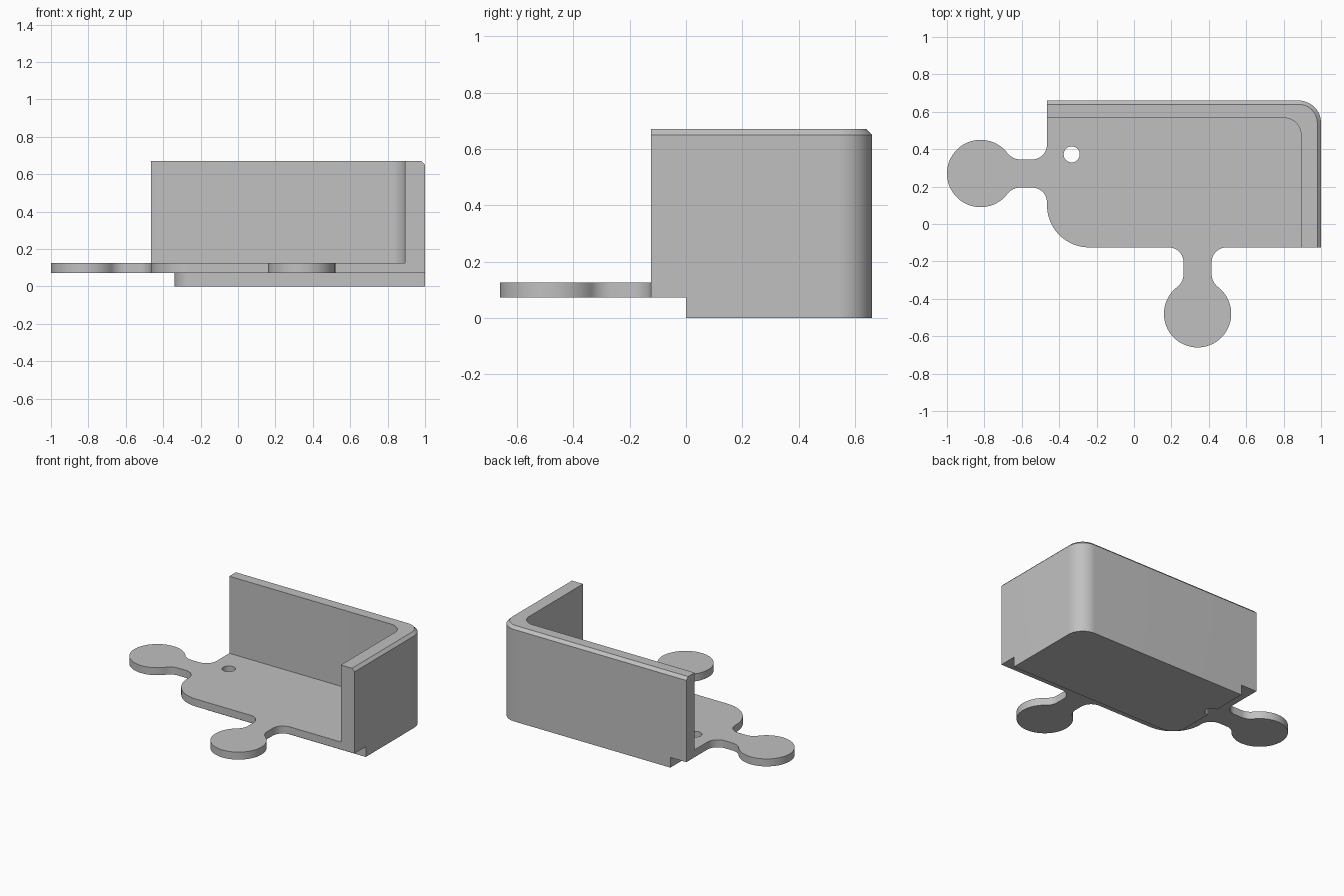
import bpy, bmesh, math
from math import pi

if "Cube" in bpy.data.objects:
    bpy.data.objects.remove(bpy.data.objects["Cube"], do_unlink=True)

RIGHT, LEFT, FRONT, BACK = 1.0, -0.465, -0.125, 0.66
TOP, FLOOR, STEP = 0.67, 0.125, 0.072

grey = bpy.data.materials.new("light_grey")
grey.use_nodes = True
colour = (0.53, 0.53, 0.53, 1)
grey.diffuse_color = colour
grey.node_tree.nodes["Principled BSDF"].inputs["Base Color"].default_value = colour


def arc(cx, cy, r, a, b, n=12):
    return [(cx + r * math.cos(a + (b - a) * i / n),
             cy + r * math.sin(a + (b - a) * i / n)) for i in range(n + 1)]


def tab(origin, travel, out, reach=0.355, r=0.18, half=0.075, root=0.08, blend=0.09):
    """Round tab on a filleted neck, as a piece of a counter-clockwise outline."""
    d = math.sqrt((r + blend) ** 2 - (half + blend) ** 2)
    phi = math.atan2(d, half + blend)
    side = arc(-half - root, root, root, -pi / 2, 0)
    side += arc(-half - blend, reach - d, blend, 0, phi)
    head = arc(0, reach, r, pi + phi, -phi, 48)[1:-1]
    local = side + head + [(-s, o) for s, o in reversed(side)]
    return [(origin[0] + s * travel[0] + o * out[0],
             origin[1] + s * travel[1] + o * out[1]) for s, o in local]


def prism(name, points, z0, z1, chamfer=0):
    bm = bmesh.new()
    base = bm.faces.new([bm.verts.new((x, y, z0)) for x, y in points])
    ext = bmesh.ops.extrude_face_region(bm, geom=[base])
    for v in ext["geom"]:
        if isinstance(v, bmesh.types.BMVert):
            v.co.z = z1
    bmesh.ops.recalc_face_normals(bm, faces=bm.faces)
    if chamfer:
        # Top edges running along the right side, rounded corner and back
        def outer(v):
            return v.co.z > z1 - 0.001 and (
                v.co.x > RIGHT - 0.001 or v.co.y > BACK - 0.001
                or (v.co.x > RIGHT - 0.12 and v.co.y > BACK - 0.12))
        edges = [e for e in bm.edges if all(outer(v) for v in e.verts)]
        bmesh.ops.bevel(bm, geom=edges, offset=chamfer, segments=1, affect='EDGES')
    mesh = bpy.data.meshes.new(name)
    bm.to_mesh(mesh)
    bm.free()
    mesh.materials.append(grey)
    ob = bpy.data.objects.new(name, mesh)
    bpy.context.collection.objects.link(ob)
    return ob


# Full outline: rounded back corner, side tab, rounded front corner, front tab
outline = [(RIGHT, FRONT)]
outline += arc(RIGHT - 0.12, BACK - 0.12, 0.12, 0, pi / 2, 16)
outline += [(LEFT, BACK)]
outline += tab((LEFT, 0.27), (0, -1), (-1, 0))
outline += arc(LEFT + 0.225, FRONT + 0.225, 0.225, pi, 1.5 * pi, 20)
outline += tab((0.34, FRONT), (1, 0), (0, -1))
bracket = prism("corner_bracket", outline, 0, TOP, chamfer=0.02)

# Space above the floor, inside the two walls
inside = [(-2, -2), (0.893, -2)] + arc(0.803, 0.477, 0.09, 0, pi / 2) + [(-2, 0.567)]
# Step under the floor, leaving a smaller raised foot
under = [(-2, 2), (-2, -2), (2, -2), (2, 0)]
under += list(reversed(arc(-0.24, 0.1, 0.1, pi, 1.5 * pi))) + [(-0.34, 2)]
cutters = [
    prism("inside_cutter", inside, FLOOR, 2),
    prism("step_cutter", under, -1, STEP),
    prism("hole_cutter", arc(-0.333, 0.372, 0.043, 0, 2 * pi, 32)[:-1], -1, 0.4),
]

bpy.ops.object.select_all(action='DESELECT')
bracket.select_set(True)
bpy.context.view_layer.objects.active = bracket
for cutter in cutters:
    mod = bracket.modifiers.new("cut", 'BOOLEAN')
    mod.operation = 'DIFFERENCE'
    mod.solver = 'EXACT'
    mod.object = cutter
    bpy.ops.object.modifier_apply(modifier=mod.name)
    bpy.data.objects.remove(cutter, do_unlink=True)

bpy.ops.object.shade_smooth_by_angle(angle=math.radians(30))
